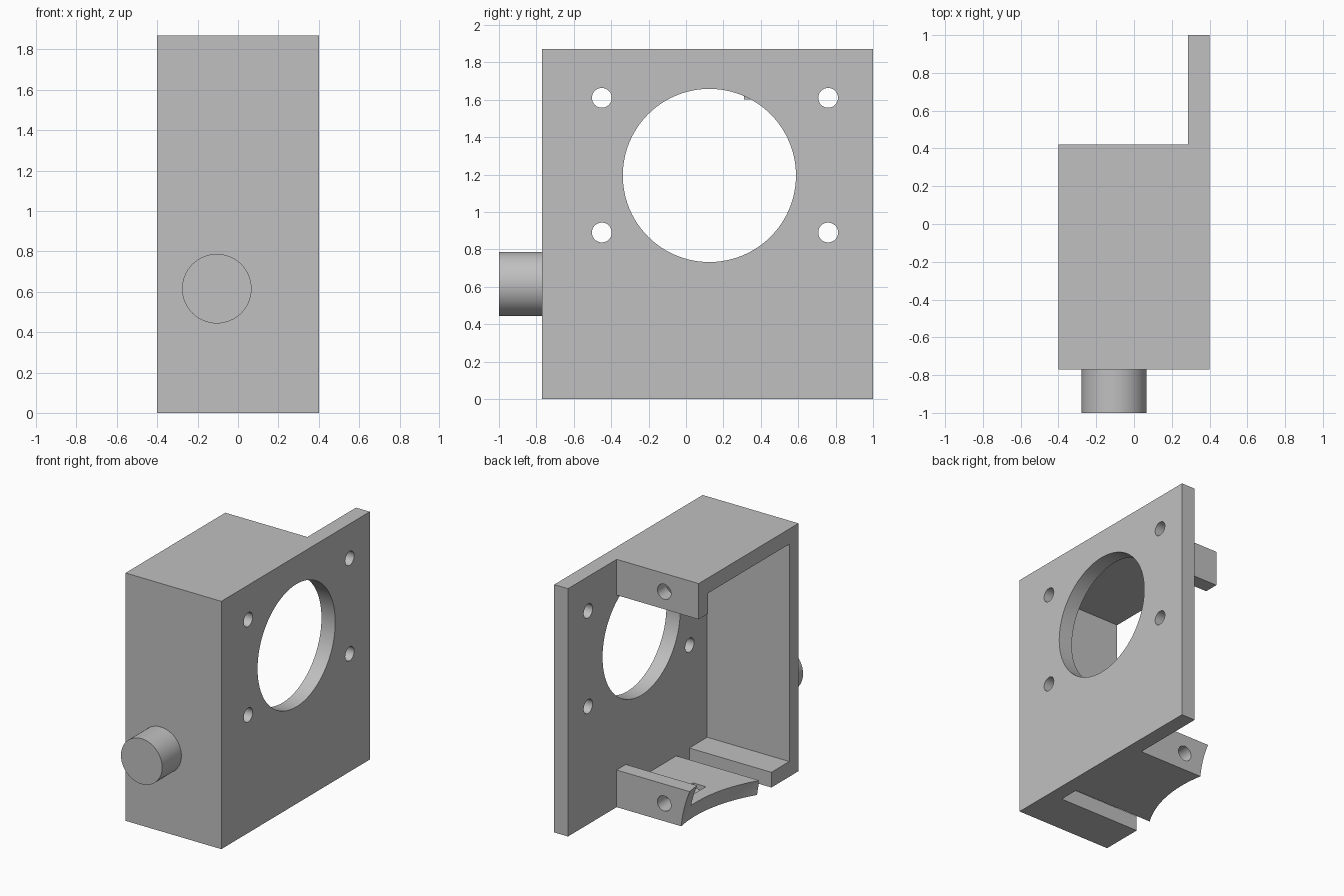
import bpy, bmesh, math
from mathutils import Matrix, Vector

if "Cube" in bpy.data.objects:
    bpy.data.objects.remove(bpy.data.objects["Cube"])

grey = bpy.data.materials.new("light_grey")
grey.diffuse_color = (0.527, 0.527, 0.527, 1)
grey.use_nodes = True
grey.node_tree.nodes["Principled BSDF"].inputs["Base Color"].default_value = grey.diffuse_color


def finish(name, bm):
    bmesh.ops.recalc_face_normals(bm, faces=bm.faces[:])
    mesh = bpy.data.meshes.new(name)
    bm.to_mesh(mesh)
    bm.free()
    mesh.materials.append(grey)
    ob = bpy.data.objects.new(name, mesh)
    bpy.context.collection.objects.link(ob)
    return ob


def prism_x(name, profile, x0, x1):
    """Extrude a (y, z) outline along x."""
    bm = bmesh.new()
    face = bm.faces.new([bm.verts.new((x0, y, z)) for y, z in profile])
    new = bmesh.ops.extrude_face_region(bm, geom=[face])["geom"]
    verts = [v for v in new if isinstance(v, bmesh.types.BMVert)]
    bmesh.ops.translate(bm, verts=verts, vec=(x1 - x0, 0, 0))
    return finish(name, bm)


def rect(y0, y1, z0, z1):
    return [(y0, z0), (y1, z0), (y1, z1), (y0, z1)]


def cylinder(name, start, end, radius, segments=48):
    a, b = Vector(start), Vector(end)
    turn = (b - a).to_track_quat('Z', 'Y').to_matrix().to_4x4()
    bm = bmesh.new()
    bmesh.ops.create_cone(bm, cap_ends=True, segments=segments, radius1=radius,
                          radius2=radius, depth=(b - a).length,
                          matrix=Matrix.Translation((a + b) / 2) @ turn)
    return finish(name, bm)


def cut(target, cutter):
    mod = target.modifiers.new("cut", 'BOOLEAN')
    mod.operation = 'DIFFERENCE'
    mod.solver = 'EXACT'
    mod.object = cutter
    bpy.context.view_layer.objects.active = target
    bpy.ops.object.modifier_apply(modifier=mod.name)
    bpy.data.objects.remove(cutter, do_unlink=True)


def smooth(ob):
    bpy.ops.object.select_all(action='DESELECT')
    ob.select_set(True)
    bpy.context.view_layer.objects.active = ob
    bpy.ops.object.shade_smooth_by_angle(angle=math.radians(30))


# Housing: solid block, hollowed from the left and the back
INNER = 0.285
housing = prism_x("housing", rect(-0.77, 1.0, 0, 1.87), -0.4, 0.4)
cavity = [(-0.66, 0.115), (0.31, 0.115), (0.31, 0.28), (0.42, 0.28),
          (0.42, -0.1), (1.1, -0.1), (1.1, 2.0), (0.42, 2.0),
          (0.42, 1.60), (0.31, 1.60), (0.31, 1.755), (-0.66, 1.755)]
cut(housing, prism_x("cavity_cutter", cavity, -0.5, INNER))

# Slot through the floor
cut(housing, prism_x("slot_cutter", rect(-0.447, -0.292, -0.1, 0.2), -0.5, INNER))

# Scooped relief on the open edge of the floor
bm = bmesh.new()
bmesh.ops.create_uvsphere(bm, u_segments=128, v_segments=64, radius=1.005,
                          matrix=Matrix.Translation((-1.237, 0.237, -0.1)))
cut(housing, finish("relief_cutter", bm))

# Large opening and four mounting holes in the side plate
cut(housing, cylinder("opening_cutter", (0.2, 0.125, 1.195), (0.5, 0.125, 1.195), 0.463, 96))
for y in (-0.45, 0.76):
    for z in (0.89, 1.61):
        cut(housing, cylinder("hole_cutter", (0.2, y, z), (0.5, y, z), 0.053, 32))

# Screw holes in the back lugs
for z in (0.134, 1.732):
    cut(housing, cylinder("screw_cutter", (-0.112, 0.0, z), (-0.112, 0.5, z), 0.057, 32))
smooth(housing)

# Round peg on the front wall
smooth(cylinder("front_peg", (-0.105, -0.75, 0.615), (-0.105, -1.0, 0.615), 0.172, 64))
